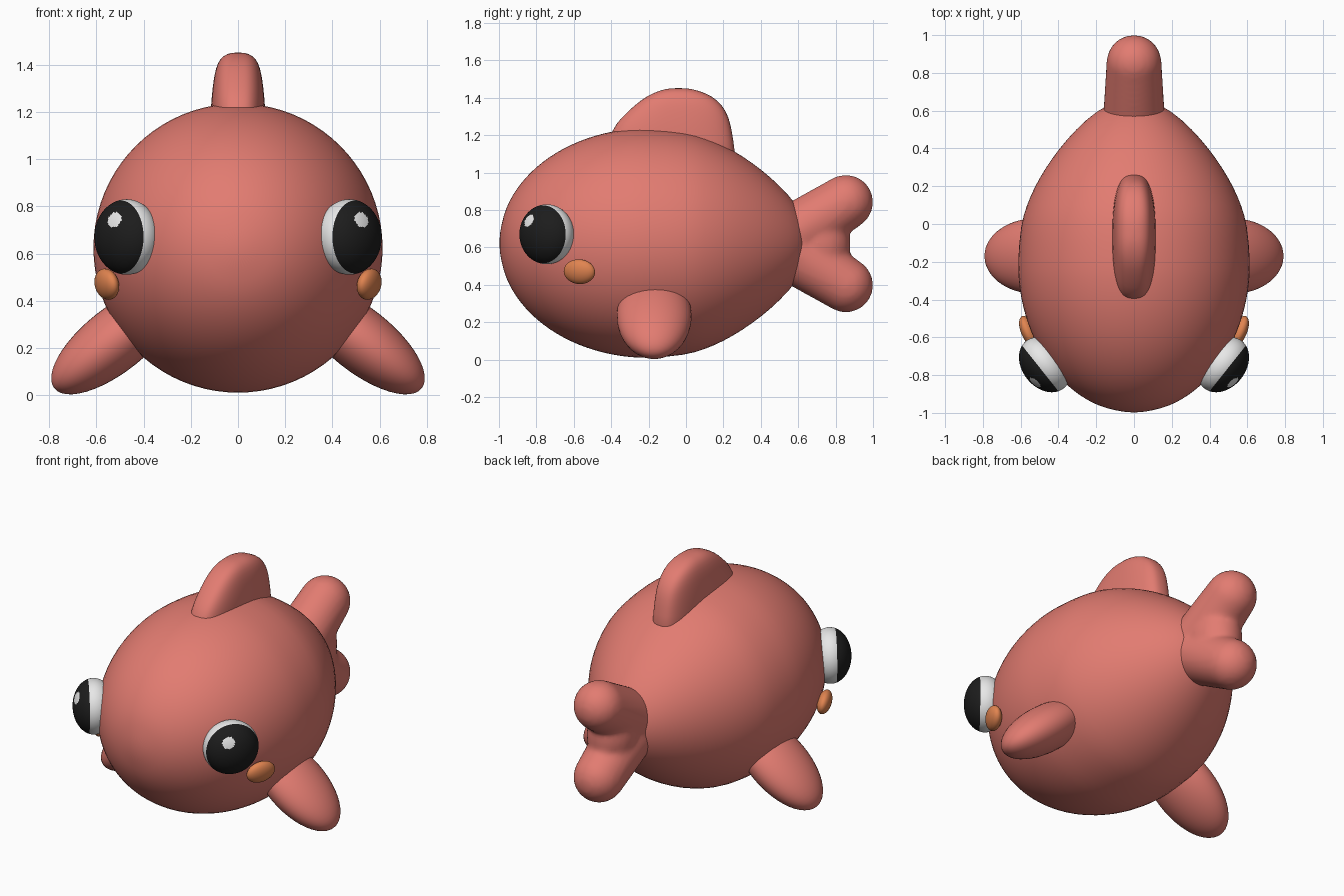
import bpy, bmesh, math
from mathutils import Matrix, Vector

cube = bpy.data.objects.get("Cube")
if cube:
    bpy.data.objects.remove(cube, do_unlink=True)


def material(name, rgb):
    m = bpy.data.materials.new(name)
    m.use_nodes = True
    m.diffuse_color = (*rgb, 1)
    bsdf = next(n for n in m.node_tree.nodes if n.type == 'BSDF_PRINCIPLED')
    bsdf.inputs["Base Color"].default_value = (*rgb, 1)
    return m


coral = material("coral", (0.76, 0.20, 0.165))
white = material("eye white", (0.82, 0.82, 0.82))
black = material("eye black", (0.012, 0.012, 0.012))
orange = material("cheek orange", (0.75, 0.23, 0.08))


def finish(name, bm, *mats):
    """Turn a bmesh into a smooth shaded object."""
    bmesh.ops.recalc_face_normals(bm, faces=bm.faces)
    mesh = bpy.data.meshes.new(name)
    bm.to_mesh(mesh)
    bm.free()
    for m in mats:
        mesh.materials.append(m)
    mesh.shade_smooth()
    obj = bpy.data.objects.new(name, mesh)
    bpy.context.collection.objects.link(obj)
    return obj


def loft(name, rings, mat):
    """Skin a list of equal rings and close both ends."""
    bm = bmesh.new()
    loops = [[bm.verts.new(p) for p in ring] for ring in rings]
    n = len(loops[0])
    for a, b in zip(loops, loops[1:]):
        for i in range(n):
            j = (i + 1) % n
            bm.faces.new((a[i], a[j], b[j], b[i]))
    bm.faces.new(loops[0])
    bm.faces.new(loops[-1])
    obj = finish(name, bm, mat)
    sub = obj.modifiers.new("Subdivision", 'SUBSURF')
    sub.levels = sub.render_levels = 1
    return obj


def frame(centre, axis, size, side):
    """Ellipsoid placement: local x along axis, local y level, mirrored by side."""
    x = Vector(axis).normalized()
    y = Vector((0, 0, 1)).cross(x).normalized()
    z = x.cross(y)
    rot = Matrix((x, y, z)).transposed().to_4x4()
    mirror = Matrix.Diagonal((side, 1, 1, 1))
    return mirror @ Matrix.Translation(centre) @ rot @ Matrix.Diagonal((*size, 1))


def ball(segments, rings):
    """Unit sphere with its poles on x."""
    bm = bmesh.new()
    bmesh.ops.create_uvsphere(bm, u_segments=segments, v_segments=rings, radius=1,
                              matrix=Matrix.Rotation(math.pi / 2, 4, 'Y'))
    return bm


# Body: a round egg turned about the y axis
MID_Z, R = 0.623, 0.618
profile = []
for k in range(1, 14):
    a = k / 13 * math.pi / 2 if k > 1 else 0.06
    profile.append((-0.2 - 0.8 * math.cos(a), R * math.sin(a)))
profile += [(0, 0.602), (0.1, 0.57), (0.2, 0.527), (0.3, 0.468), (0.4, 0.397),
            (0.5, 0.31), (0.6, 0.2), (0.66, 0.08)]
SEG = 40
turn = [2 * math.pi * i / SEG for i in range(SEG)]
loft("body", [[(r * math.cos(a), y, MID_Z + r * math.sin(a)) for a in turn]
              for y, r in profile], coral)


# Dorsal fin: rounded oblong sections stacked upward
def signed_power(v, p):
    return math.copysign(abs(v) ** p, v)


fin_sections = [(1.0, -0.42, 0.27, 0.118), (1.12, -0.42, 0.262, 0.118),
                (1.23, -0.40, 0.245, 0.115), (1.30, -0.34, 0.228, 0.108),
                (1.36, -0.275, 0.195, 0.1), (1.41, -0.21, 0.14, 0.086),
                (1.44, -0.14, 0.065, 0.062), (1.452, -0.08, 0.0, 0.025)]
rings = []
for z, back, front, w in fin_sections:
    mid, half = (back + front) / 2, (front - back) / 2
    rings.append([(w * signed_power(math.cos(a), 0.7),
                   mid + half * signed_power(math.sin(a), 0.8), z) for a in turn])
loft("dorsal_fin", rings, coral)

# Tail: two tapered lobes and a web, fused and softened
tail = bmesh.new()
for lobe in (1, -1):
    verts = []
    for y, dz, r in ((0.5, 0.0, 0.168), (0.855, 0.222, 0.146)):
        made = bmesh.ops.create_uvsphere(
            tail, u_segments=32, v_segments=20, radius=r,
            matrix=Matrix.Translation((0, y, 0.62 + lobe * dz)))
        verts += made["verts"]
    hull = bmesh.ops.convex_hull(tail, input=verts)
    inner = {g for g in hull["geom_interior"] + hull["geom_unused"]
             if isinstance(g, bmesh.types.BMVert)}
    bmesh.ops.delete(tail, geom=list(inner), context='VERTS')
bmesh.ops.create_uvsphere(
    tail, u_segments=32, v_segments=20, radius=1,
    matrix=Matrix.Translation((0, 0.71, 0.62)) @ Matrix.Diagonal((0.145, 0.17, 0.2, 1)))
tail_fin = finish("tail_fin", tail, coral)
fuse = tail_fin.modifiers.new("Fuse", 'REMESH')
fuse.mode = 'VOXEL'
fuse.voxel_size = 0.016
fuse.use_smooth_shade = True
soften = tail_fin.modifiers.new("Soften", 'SMOOTH')
soften.factor = 0.5
soften.iterations = 10

# Paired parts
GLINT = Vector((0.84, -0.27, 0.47)).normalized()
for label, side in (("left", 1), ("right", -1)):
    # Side fin sweeping out and down
    bm = ball(40, 24)
    bm.transform(frame((0.52, -0.17, 0.234), (0.78, 0, -0.62), (0.33, 0.2, 0.135), side))
    finish(label + "_side_fin", bm, coral)

    # Eye: white bulb with a black outer cap and a small glint
    bm = ball(96, 72)
    for f in bm.faces:
        c = f.calc_center_median()
        if (c - GLINT).length < 0.23:
            f.material_index = 0
        elif c.x > 0.25:
            f.material_index = 1
    bm.transform(frame((0.472, -0.745, 0.67), (0.78, -0.62, 0), (0.12, 0.16, 0.16), side))
    finish(label + "_eye", bm, white, black)

    # Cheek spot
    bm = ball(32, 20)
    bm.transform(frame((0.556, -0.57, 0.47), (0.9, -0.4, -0.2), (0.04, 0.09, 0.067), side))
    finish(label + "_cheek", bm, orange)
